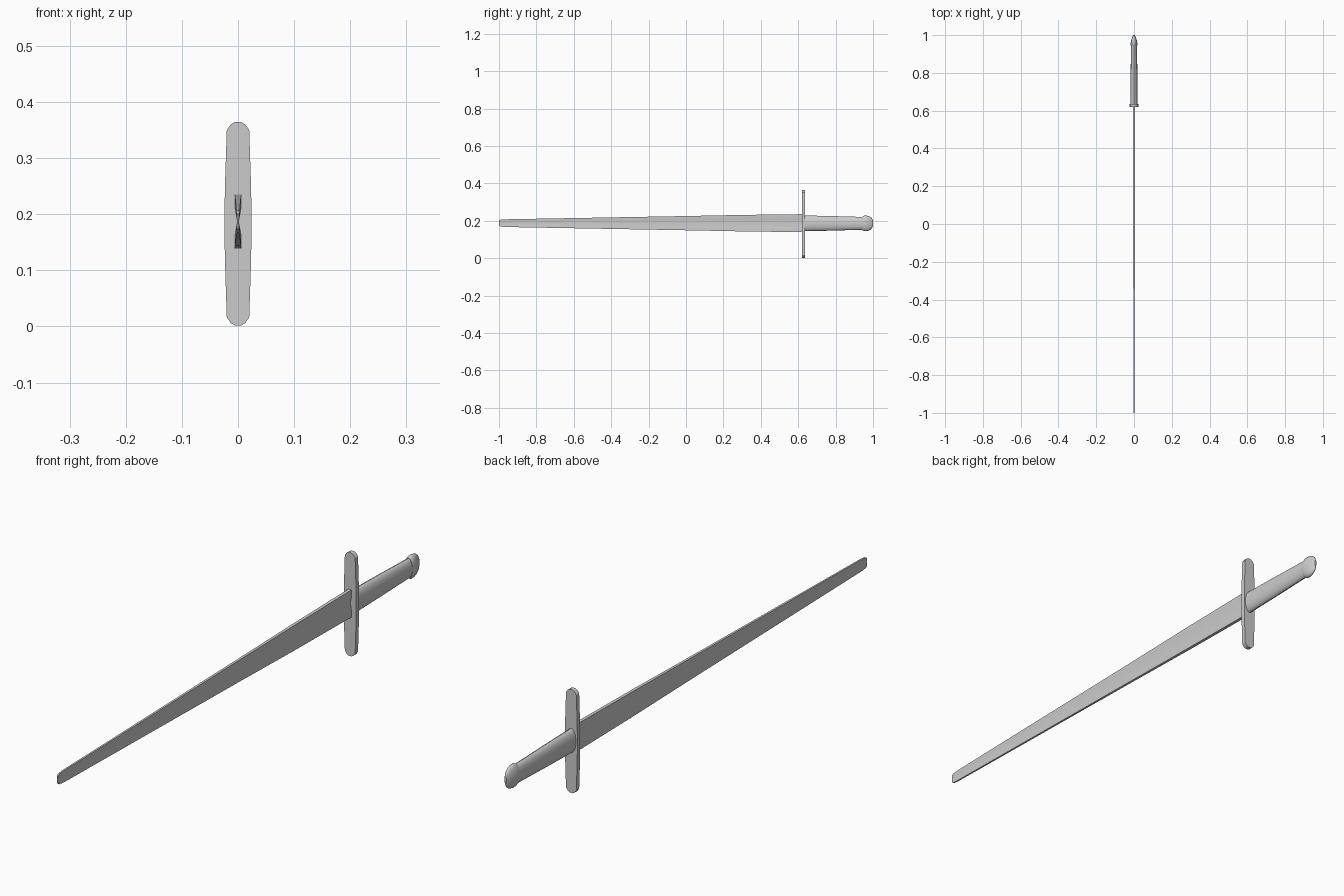
import bpy, bmesh, math

if "Cube" in bpy.data.objects:
    bpy.data.objects.remove(bpy.data.objects["Cube"])

ZC = 0.183  # height of the sword's long axis


def loft(name, rings, smooth=None):
    """Skin closed rings of equal point count and cap both ends."""
    bm = bmesh.new()
    loops = [[bm.verts.new(p) for p in r] for r in rings]
    n = len(loops[0])
    for a, b in zip(loops, loops[1:]):
        for i in range(n):
            j = (i + 1) % n
            bm.faces.new((a[i], a[j], b[j], b[i]))
    bm.faces.new(loops[0])
    bm.faces.new(loops[-1])
    bmesh.ops.recalc_face_normals(bm, faces=bm.faces)
    me = bpy.data.meshes.new(name)
    bm.to_mesh(me)
    bm.free()
    ob = bpy.data.objects.new(name, me)
    bpy.context.collection.objects.link(ob)
    if smooth:
        bpy.ops.object.select_all(action='DESELECT')
        ob.select_set(True)
        bpy.context.view_layer.objects.active = ob
        bpy.ops.object.shade_smooth_by_angle(angle=math.radians(smooth))
    return ob


def blade_ring(y, h, t, zc):
    """Hollow-ground section: thick rims, thin middle."""
    half = [(t, -h), (t, -0.5 * h), (0.25 * t, 0), (t, 0.5 * h), (t, h)]
    pts = half + [(-x, z) for x, z in reversed(half)]
    return [(x, y, zc + z) for x, z in pts]


def oval_ring(y, rx, rz, n=24):
    return [(rx * math.cos(2 * math.pi * i / n), y,
             ZC + 0.003 + rz * math.sin(2 * math.pi * i / n)) for i in range(n)]


# Blade: tapers to a blunt rounded tip
loft("blade", [blade_ring(*s) for s in (
    (-1.0, 0.013, 0.002, 0.187), (-0.993, 0.018, 0.0025, 0.187),
    (-0.97, 0.0205, 0.003, 0.187), (0.0, 0.038, 0.0045, 0.187),
    (0.3, 0.044, 0.0055, 0.187), (0.625, 0.048, 0.006, 0.187))], 25)

# Crossguard: flat plate, widest in the middle, rounded ends
quarter = [(0.024, 0.0), (0.0235, 0.06), (0.02, 0.167), (0.013, 0.177), (0.006, 0.181)]
right = [(x, -z) for x, z in reversed(quarter[1:])] + quarter
outline = right + [(-x, z) for x, z in reversed(right)]
loft("crossguard", [[(x, y, ZC + z) for x, z in outline] for y in (0.62, 0.636)], 30)

# Grip: oval handle, slimmer toward the pommel
loft("grip", [oval_ring(*s) for s in (
    (0.63, 0.019, 0.042), (0.78, 0.018, 0.039), (0.95, 0.016, 0.034))], 30)

# Pommel: rounded cap narrowing to an edge
loft("pommel", [oval_ring(*s) for s in (
    (0.943, 0.017, 0.036), (0.953, 0.018, 0.041), (0.967, 0.0165, 0.041),
    (0.982, 0.012, 0.037), (0.993, 0.008, 0.028), (1.0, 0.004, 0.014))], 40)
